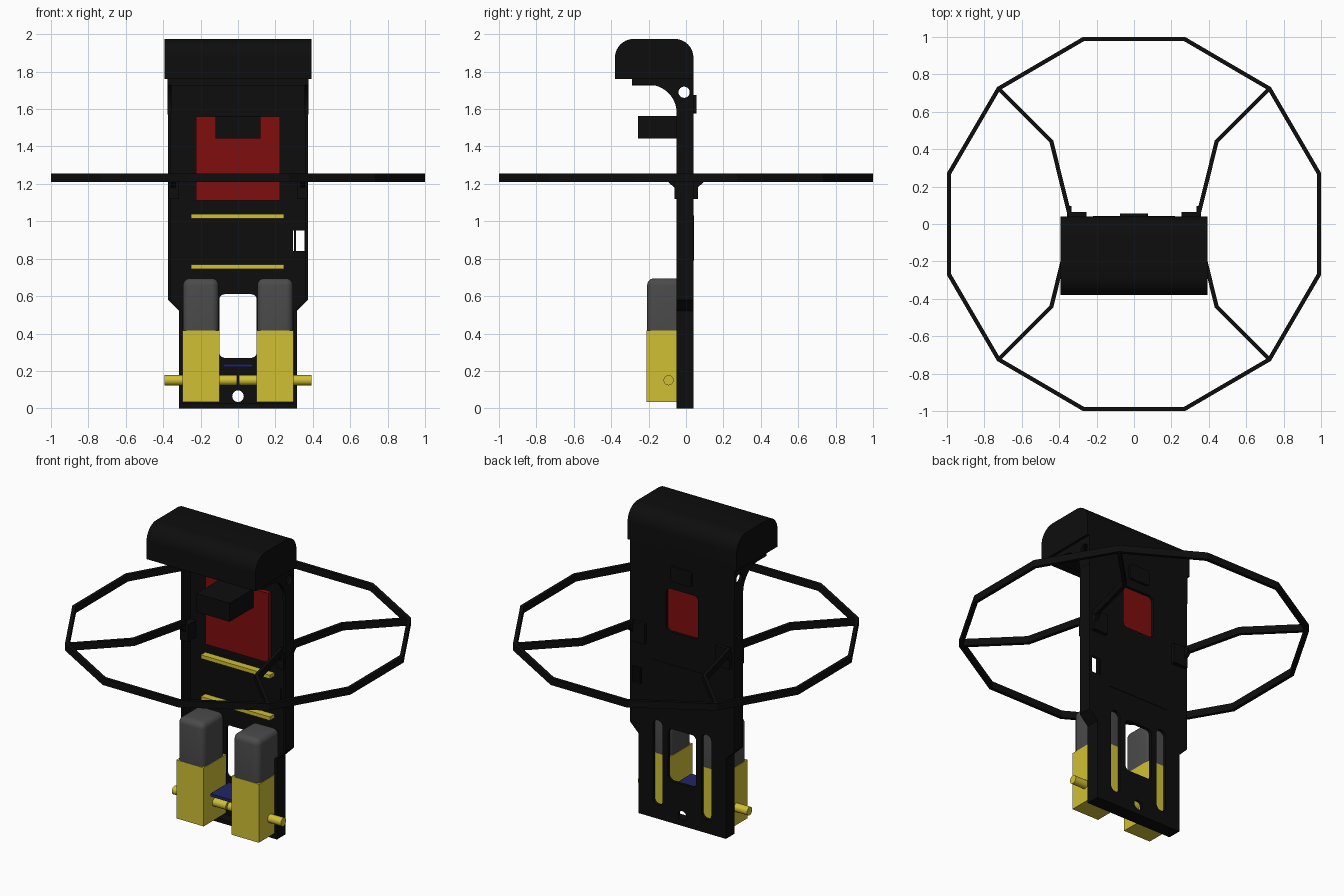
import bpy, bmesh
from math import sin, cos, pi
from mathutils import Vector

if "Cube" in bpy.data.objects:
    bpy.data.objects.remove(bpy.data.objects["Cube"])


def material(name, rgb):
    m = bpy.data.materials.new(name)
    m.diffuse_color = (*rgb, 1)
    m.use_nodes = True
    m.node_tree.nodes["Principled BSDF"].inputs["Base Color"].default_value = m.diffuse_color
    return m


BLACK = material("black", (0.004, 0.004, 0.004))
RED = material("red", (0.21, 0.004, 0.004))
YELLOW = material("yellow", (0.63, 0.53, 0.035))
GREY = material("grey", (0.07, 0.07, 0.07))
BLUE = material("blue", (0.014, 0.018, 0.13))


def prism(name, pts, lo, hi, axis, mat=BLACK, smooth=False):
    """Extrude a 2D outline along an axis; outline is in the other two axes, in order."""
    place = {'x': lambda p, d: (d, p[0], p[1]),
             'y': lambda p, d: (p[0], d, p[1]),
             'z': lambda p, d: (p[0], p[1], d)}[axis]
    bm = bmesh.new()
    a = [bm.verts.new(place(p, lo)) for p in pts]
    b = [bm.verts.new(place(p, hi)) for p in pts]
    bm.faces.new(a)
    bm.faces.new(b)
    for i in range(len(pts)):
        j = (i + 1) % len(pts)
        bm.faces.new((a[i], a[j], b[j], b[i]))
    return finish(name, bm, mat, smooth)


def finish(name, bm, mat, smooth=False):
    bmesh.ops.recalc_face_normals(bm, faces=bm.faces)
    me = bpy.data.meshes.new(name)
    bm.to_mesh(me)
    bm.free()
    me.materials.append(mat)
    ob = bpy.data.objects.new(name, me)
    bpy.context.collection.objects.link(ob)
    if smooth:
        select(ob)
        bpy.ops.object.shade_smooth_by_angle()
    return ob


def select(ob):
    bpy.ops.object.select_all(action='DESELECT')
    ob.select_set(True)
    bpy.context.view_layer.objects.active = ob


def box(name, x0, x1, y0, y1, z0, z1, mat=BLACK):
    return prism(name, [(x0, z0), (x1, z0), (x1, z1), (x0, z1)], y0, y1, 'y', mat)


def arc(cx, cy, r, a0, a1, n=8):
    return [(cx + r * cos(a0 + (a1 - a0) * i / n), cy + r * sin(a0 + (a1 - a0) * i / n))
            for i in range(n + 1)]


def rrect(x0, x1, z0, z1, r):
    return (arc(x1 - r, z1 - r, r, 0, pi / 2) + arc(x0 + r, z1 - r, r, pi / 2, pi)
            + arc(x0 + r, z0 + r, r, pi, 1.5 * pi) + arc(x1 - r, z0 + r, r, 1.5 * pi, 2 * pi))


def circle(cx, cy, r, n=24):
    return arc(cx, cy, r, 0, 2 * pi * (n - 1) / n, n - 1)


def cut(ob, *cutters):
    select(ob)
    for c in cutters:
        m = ob.modifiers.new("cut", 'BOOLEAN')
        m.operation, m.solver, m.object = 'DIFFERENCE', 'EXACT', c
        bpy.ops.object.modifier_apply(modifier=m.name)
        bpy.data.objects.remove(c)


def strip(name, pts, w, z0, z1, closed=False):
    """Flat bar of width w following a mitred path in the xy plane."""
    pts = [Vector(p) for p in pts]
    n, rows = len(pts), []
    bm = bmesh.new()
    for i, p in enumerate(pts):
        a = (p - pts[i - 1]) if i or closed else pts[1] - p
        b = (pts[(i + 1) % n] - p) if i < n - 1 or closed else a
        na, nb = (Vector((-v.y, v.x)).normalized() for v in (a, b))
        m = (na + nb).normalized()
        m *= w / 2 / m.dot(na)
        rows.append([bm.verts.new((*(p + s * m), z))
                     for s, z in ((1, z0), (-1, z0), (-1, z1), (1, z1))])
    for i in range(n if closed else n - 1):
        r, q = rows[i], rows[(i + 1) % n]
        for k in range(4):
            bm.faces.new((r[k], r[(k + 1) % 4], q[(k + 1) % 4], q[k]))
    if not closed:
        bm.faces.new(rows[0])
        bm.faces.new(rows[-1])
    return finish(name, bm, BLACK)


def tray_outline(inset, z0, z1):
    a, b = 0.315 - inset, 0.375 - inset
    return [(-a, z0), (a, z0), (a, 0.52), (b, 0.58), (b, z1), (-b, z1), (-b, 0.58), (-a, 0.52)]


# main tray: thin back plate with a raised rim
tray = prism("main_tray", tray_outline(0, 0, 1.8), -0.05, 0.04, 'y')
cut(tray,
    prism("cavity", tray_outline(0.018, 0.025, 1.76), -0.1, 0.02, 'y'),
    prism("centre_opening", rrect(-0.1, 0.1, 0.27, 0.61, 0.03), -0.1, 0.1, 'y'),
    prism("slot_left", rrect(-0.21, -0.14, 0.09, 0.64, 0.034), -0.1, 0.1, 'y'),
    prism("slot_right", rrect(0.14, 0.21, 0.09, 0.64, 0.034), -0.1, 0.1, 'y'),
    prism("red_window", rrect(-0.115, 0.115, 1.24, 1.52, 0.03), 0.0, 0.1, 'y'),
    prism("foot_hole", circle(0, 0.065, 0.031), -0.1, 0.1, 'y'),
    box("switch_hole_wide", 0.31, 0.356, -0.1, 0.1, 0.84, 0.95),
    box("switch_hole_thin", 0.293, 0.3, -0.1, 0.1, 0.84, 0.95),
    prism("side_hole", circle(-0.01, 1.69, 0.03), -0.5, 0.5, 'x'))

# curved side gussets under the hood
gusset = ([(0.04, 1.57), (-0.05, 1.57)] + arc(-0.2, 1.58, 0.15, 0, pi / 2, 12)
          + [(-0.29, 1.73), (-0.29, 1.78), (0.04, 1.78)])
for s, side in ((-1, "left"), (1, "right")):
    g = prism("gusset_" + side, gusset, s * 0.356, s * 0.376, 'x')
    cut(g, prism("hole", circle(-0.01, 1.69, 0.03), -0.5, 0.5, 'x'))
box("hood_shelf", -0.36, 0.36, -0.29, 0.03, 1.727, 1.77)

# rounded hood
hood = ([(0.04, 1.76)] + arc(-0.06, 1.875, 0.1, 0, pi / 2)
        + arc(-0.28, 1.875, 0.1, pi / 2, pi) + [(-0.38, 1.76)])
prism("hood", hood, -0.392, 0.392, 'x', BLACK, True)

# red board, sensor box, back pad and battery door
box("red_board", -0.225, 0.225, -0.01, 0.022, 1.11, 1.56, RED)
box("sensor_box", -0.12, 0.12, -0.257, 0.0, 1.442, 1.562)
prism("back_pad", rrect(-0.075, 0.075, 1.575, 1.675, 0.015), 0.03, 0.055, 'y')
box("back_door", -0.22, 0.22, 0.03, 0.043, 0.79, 1.03)

# yellow rails and blue sensor plate
for z, name in ((0.757, "lower_rail"), (1.028, "upper_rail")):
    box(name, -0.25, 0.247, -0.025, 0.022, z - 0.012, z + 0.012, YELLOW)
box("blue_plate", -0.08, 0.08, -0.17, 0.02, 0.22, 0.238, BLUE)

# two gear motors with shafts
for s, side in ((-1, "left"), (1, "right")):
    xs = sorted((s * 0.1, s * 0.297))
    box("gearbox_" + side, *xs, -0.21, 0.02, 0.035, 0.415, YELLOW)
    can = box("motor_can_" + side, xs[0] + 0.003, xs[1] - 0.003, -0.208, 0.018, 0.34, 0.695, GREY)
    bev = can.modifiers.new("round", 'BEVEL')
    bev.width, bev.segments = 0.038, 6
    select(can)
    bpy.ops.object.modifier_apply(modifier=bev.name)
    bpy.ops.object.shade_smooth_by_angle()
    prism("shaft_" + side, circle(-0.093, 0.15, 0.027), s * 0.005, s * 0.392, 'x', YELLOW, True)

# bumper ring
quarter = [(0.989, 0.27), (0.724, 0.724), (0.27, 0.989)]
ring = (quarter + [(-x, y) for x, y in reversed(quarter)]
        + [(-x, -y) for x, y in quarter] + [(x, -y) for x, y in reversed(quarter)])
strip("bumper_ring", ring, 0.022, 1.21, 1.255, True)

# four bent arms with their mounts
for sx in (-1, 1):
    for sy, end in ((-1, "front"), (1, "back")):
        tag = end + ("_left" if sx < 0 else "_right")
        path = [(0.724, 0.724), (0.442, 0.442), (0.345, 0.05)]
        strip("arm_" + tag, [(sx * x, sy * y) for x, y in path], 0.022, 1.21, 1.255)
        web = [(0.02, 1.12), (0.062, 1.12), (0.062, 1.18), (0.095, 1.21), (0.095, 1.23), (0.02, 1.23)]
        prism("arm_web_" + tag, [(sy * y, z) for y, z in web], sx * 0.335, sx * 0.358, 'x')
        if sy > 0:
            xs = sorted((sx * 0.255, sx * 0.35))
            box("mount_plate_" + tag, *xs, 0.03, 0.064, 1.12, 1.25)
        else:
            xs = sorted((sx * 0.315, sx * 0.372))
            box("mount_plate_" + tag, *xs, -0.062, 0.03, 1.12, 1.23)
